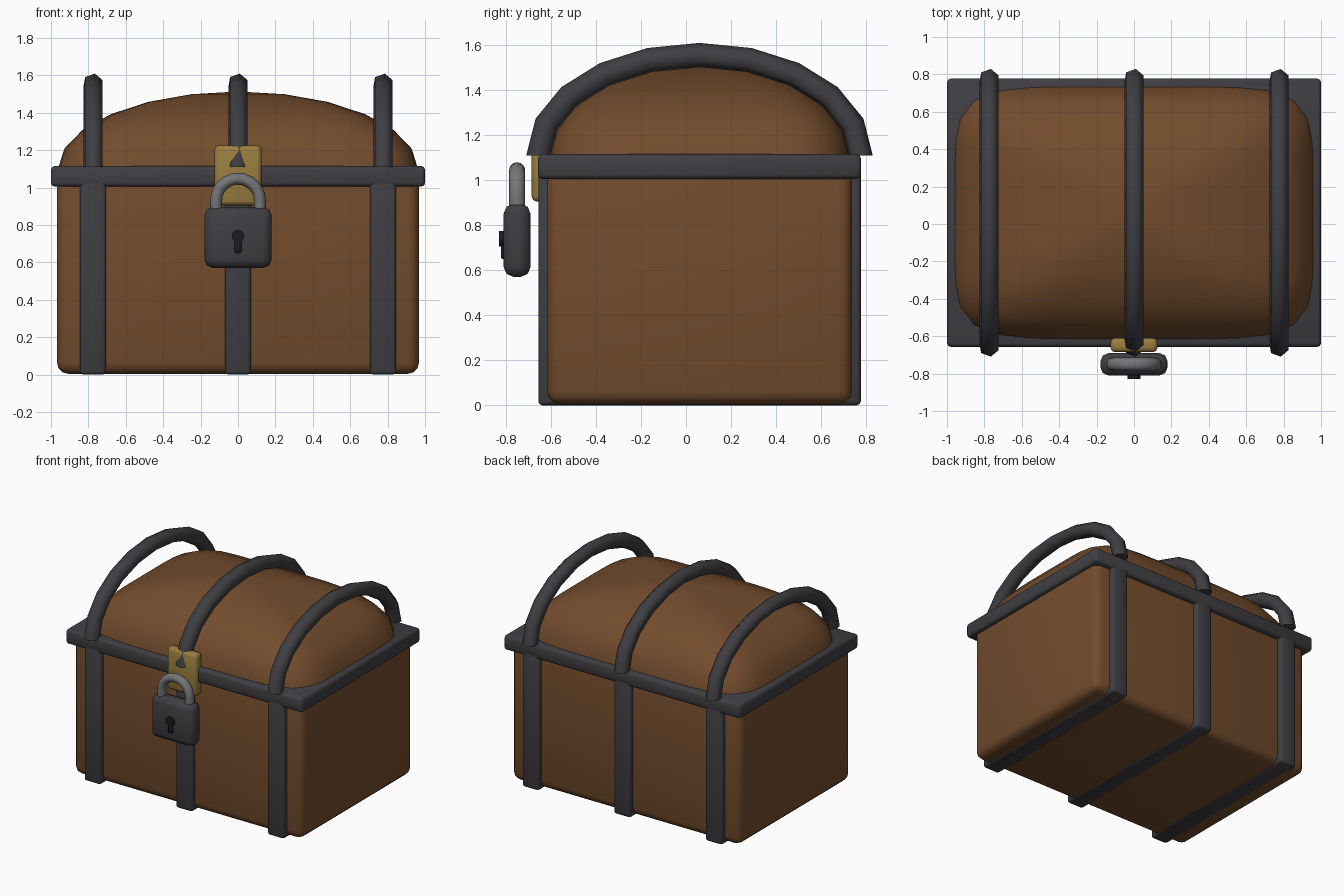
import bpy, bmesh
from math import sin, cos, pi, radians, hypot

if "Cube" in bpy.data.objects:
    bpy.data.objects.remove(bpy.data.objects["Cube"])

CY = 0.06  # chest centre in y (the padlock sticks out in front)


def material(name, r, g, b):
    m = bpy.data.materials.new(name)
    m.diffuse_color = (r, g, b, 1)
    m.use_nodes = True
    m.node_tree.nodes["Principled BSDF"].inputs["Base Color"].default_value = m.diffuse_color
    return m


wood = material("wood", 0.17, 0.072, 0.026)
iron = material("iron", 0.05, 0.048, 0.055)
brass = material("brass", 0.32, 0.21, 0.05)
steel = material("steel", 0.18, 0.18, 0.19)
black = material("black", 0.012, 0.012, 0.014)


def finish(ob, mat, angle=40):
    ob.data.materials.append(mat)
    bpy.ops.object.select_all(action='DESELECT')
    ob.select_set(True)
    bpy.context.view_layer.objects.active = ob
    bpy.ops.object.shade_smooth_by_angle(angle=radians(angle))
    return ob


def from_bmesh(name, bm, mat, angle=40):
    bmesh.ops.recalc_face_normals(bm, faces=bm.faces)
    me = bpy.data.meshes.new(name)
    bm.to_mesh(me)
    bm.free()
    ob = bpy.data.objects.new(name, me)
    bpy.context.collection.objects.link(ob)
    return finish(ob, mat, angle)


def box(name, lo, hi, bevel, segments, mat):
    bm = bmesh.new()
    bmesh.ops.create_cube(bm, size=1)
    for v in bm.verts:
        v.co = [(a + b) / 2 + c * (b - a) for a, b, c in zip(lo, hi, v.co)]
    bmesh.ops.bevel(bm, geom=bm.edges[:], offset=bevel, segments=segments,
                    profile=0.5, affect='EDGES')
    return from_bmesh(name, bm, mat, 50)


def loft(name, rings, mat, angle=40):
    """Skin a list of closed rings and cap both ends."""
    bm = bmesh.new()
    vs = [[bm.verts.new(p) for p in r] for r in rings]
    n = len(vs[0])
    for a, b in zip(vs, vs[1:]):
        for i in range(n):
            j = (i + 1) % n
            bm.faces.new((a[i], a[j], b[j], b[i]))
    bm.faces.new(vs[0])
    bm.faces.new(vs[-1])
    return from_bmesh(name, bm, mat, angle)


# chest body and iron rim
box("body", (-0.968, CY - 0.677, 0.004), (0.968, CY + 0.677, 1.08), 0.06, 3, wood)
box("rim", (-1, CY - 0.717, 1.005), (1, CY + 0.717, 1.115), 0.02, 2, iron)

# domed lid: rounded-rectangle rings following an elliptical profile
P, N, STEPS = 6, 48, 6
rings = []
for k in range(STEPS + 1):
    e = min(k / STEPS, 0.995) * pi / 2
    ring = []
    for i in range(N):
        t = 2 * pi * i / N
        s = cos(e) / (abs(cos(t)) ** P + abs(sin(t)) ** P) ** (1 / P)
        ring.append((0.962 * s * cos(t), CY + 0.677 * s * sin(t), 1.1 + 0.413 * sin(e)))
    rings.append(ring)
loft("lid", rings, wood, 60)

# iron straps on the body and six-sided arches over the lid
A, B, R = 0.715, 0.445, 0.055
for side, x in (("left", -0.775), ("middle", 0), ("right", 0.775)):
    box(side + "_strap", (x - 0.07, CY - 0.716, 0), (x + 0.07, CY + 0.716, 1.09), 0.018, 2, iron)
    rings = []
    for k in range(11):
        a = pi * k / 10
        ny, nz = cos(a) / A, sin(a) / B
        l = hypot(ny, nz)
        ring = []
        for i in range(6):
            h = radians(20 + 60 * i)
            o = R * sin(h) / l
            ring.append((x + R * cos(h), CY + A * cos(a) + o * ny, 1.11 + B * sin(a) + o * nz))
        rings.append(ring)
    loft(side + "_arch", rings, iron, 65)

# latch plate and padlock body
box("latch_plate", (-0.125, -0.685, 0.905), (0.125, -0.61, 1.225), 0.022, 2, brass)
box("padlock_body", (-0.18, -0.81, 0.57), (0.18, -0.69, 0.895), 0.045, 2, iron)

# shackle: a round bar bent into a U
path = [(0.117, 0.86, 0)] + [(0.117 * cos(pi * k / 12), 0.93 + 0.117 * sin(pi * k / 12), pi * k / 12)
                             for k in range(13)] + [(-0.117, 0.86, pi)]
rings = []
for px, pz, a in path:
    ring = []
    for i in range(12):
        h = 2 * pi * i / 12
        ring.append((px + 0.032 * cos(h) * cos(a), -0.75 + 0.035 * sin(h),
                     pz + 0.032 * cos(h) * sin(a)))
    rings.append(ring)
loft("shackle", rings, steel, 50)

# keyhole: raised disc and slot
loft("keyhole_disc", [[(0.034 * cos(pi * i / 6), y, 0.74 + 0.034 * sin(pi * i / 6))
                       for i in range(12)] for y in (-0.8, -0.83)], black)
box("keyhole_slot", (-0.018, -0.822, 0.65), (0.018, -0.795, 0.73), 0.005, 1, black)
